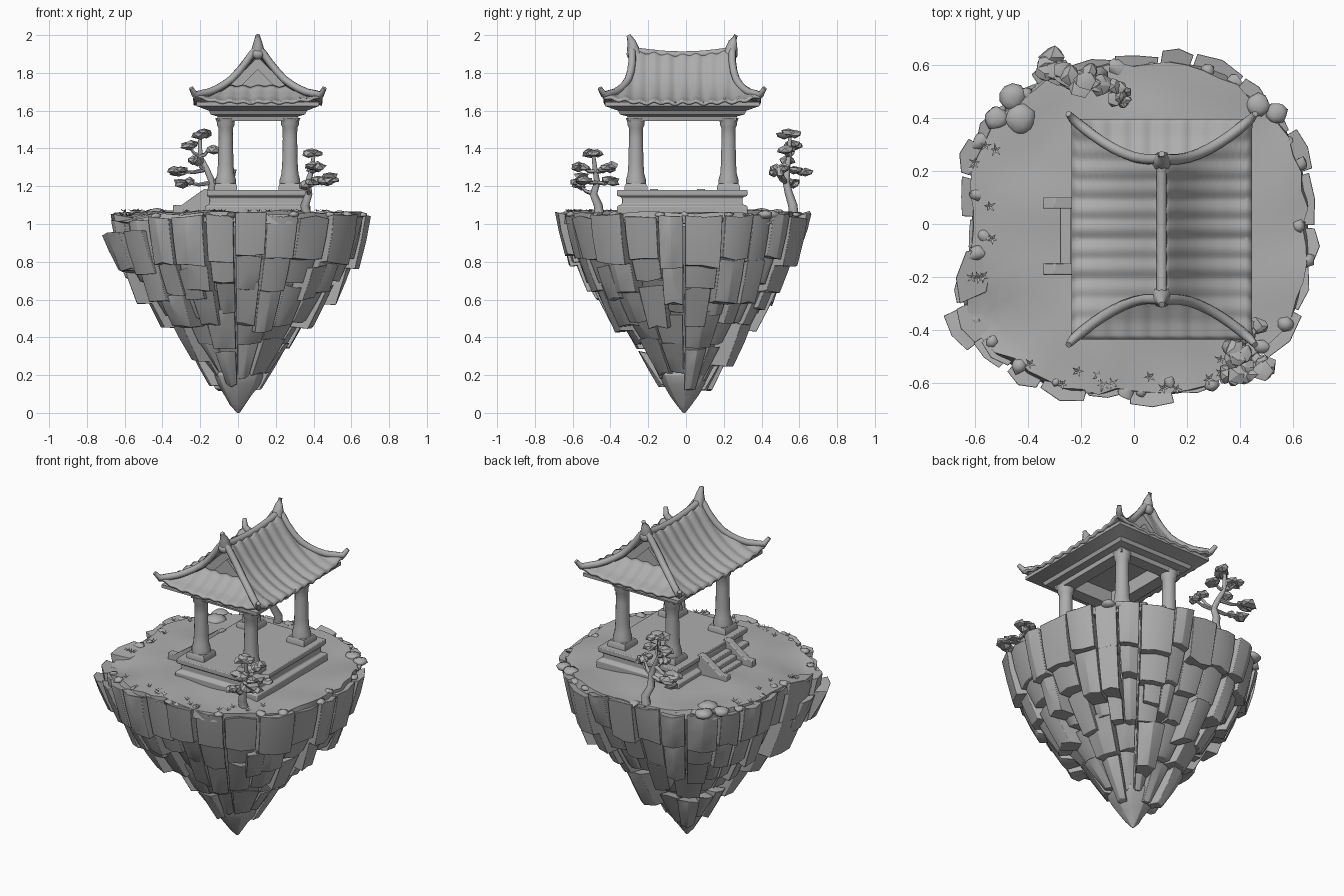
import bpy, bmesh, math, random
from mathutils import Vector, noise

if "Cube" in bpy.data.objects:
    bpy.data.objects.remove(bpy.data.objects["Cube"])

random.seed(11)
U = random.uniform
stone = bpy.data.materials.new("stone grey")
stone.diffuse_color = (0.42, 0.42, 0.42, 1)
stone.use_nodes = True
stone.node_tree.nodes["Principled BSDF"].inputs["Base Color"].default_value = stone.diffuse_color
CX, CY = 0.105, -0.02          # pavilion centre


def finish(name, bm, angle=40, bevel=0):
    bmesh.ops.recalc_face_normals(bm, faces=bm.faces[:])
    me = bpy.data.meshes.new(name)
    bm.to_mesh(me)
    bm.free()
    ob = bpy.data.objects.new(name, me)
    bpy.context.collection.objects.link(ob)
    me.materials.append(stone)
    if bevel:
        m = ob.modifiers.new("bevel", 'BEVEL')
        m.width, m.segments = bevel, 2
    bpy.ops.object.select_all(action='DESELECT')
    bpy.context.view_layer.objects.active = ob
    ob.select_set(True)
    bpy.ops.object.shade_smooth_by_angle(angle=math.radians(angle))
    return ob


def loft(bm, rings, cap=True):
    rows = [[bm.verts.new(p) for p in r] for r in rings]
    n = len(rows[0])
    for a, b in zip(rows, rows[1:]):
        for i in range(n):
            bm.faces.new((a[i], a[(i + 1) % n], b[(i + 1) % n], b[i]))
    if cap:
        bm.faces.new(rows[0])
        bm.faces.new(rows[-1])


def rect(hx, hy, z, x=CX, y=CY):
    return [(x - hx, y - hy, z), (x + hx, y - hy, z), (x + hx, y + hy, z), (x - hx, y + hy, z)]


def circle(r, z, x, y, n=14):
    return [(x + r * math.cos(i * math.tau / n), y + r * math.sin(i * math.tau / n), z) for i in range(n)]


def tube(bm, path, radii, n=8):
    path = [Vector(p) for p in path]
    rings = []
    for i, p in enumerate(path):
        t = (path[min(i + 1, len(path) - 1)] - path[max(i - 1, 0)]).normalized()
        s = t.cross(Vector((0.3, 0.2, 1)) if abs(t.z) < 0.9 else Vector((0, 1, 0))).normalized()
        u = s.cross(t)
        rings.append([p + radii[i] * (s * math.cos(k * math.tau / n) + u * math.sin(k * math.tau / n))
                      for k in range(n)])
    loft(bm, rings)


def lump(bm, c, size, rough=0.25, sub=2):
    vs = bmesh.ops.create_icosphere(bm, subdivisions=sub, radius=1)['verts']
    for v in vs:
        k = 1 + U(-rough, rough)
        v.co = Vector(c) + Vector((v.co.x * size[0] * k, v.co.y * size[1] * k, v.co.z * size[2] * k))


# --- floating island -------------------------------------------------------
OUT = [.69, .71, .70, .65, .69, .70, .64, .76, .71, .66, .70, .72]


def polar(a, f, z):
    t = (a / math.tau * 12) % 12
    i = int(t)
    w = t - i
    w = w * w * (3 - 2 * w)
    r = f * (OUT[i] * (1 - w) + OUT[(i + 1) % 12] * w)
    return Vector((r * math.cos(a), r * math.sin(a) - 0.01, z))


def dip(a):                    # the rim sinks at one corner
    return .05 * max(0, 1 - abs(a - 3.68) / .4)


bm = bmesh.new()   # inner core
loft(bm, [[polar(i * math.tau / 48, f, z) for i in range(48)] for f, z in
          ((.01, .02), (.12, .17), (.23, .3), (.38, .46), (.54, .62), (.75, .8), (.88, .99))])
finish("island_core", bm)

bm = bmesh.new()   # grassy top
rows = []
for f in (.02, .15, .3, .45, .6, .72, .82, .89, .94, .95):
    ring = []
    for i in range(60):
        a = i * math.tau / 60
        p = polar(a, f * (1 + (U(-.02, .02) if f > .8 else 0)), 0)
        p.z = 1.075 - .02 * f + .022 * noise.noise(p * 4) - (.05 if f == .95 else 0)
        p.z -= dip(a) * min(1, max(0, (f - .55) / .35))
        ring.append(p)
    rows.append(ring)
loft(bm, rows)
finish("island_ground", bm, 50)


def rock(bm, a0, a1, zt, zb, ft, fb, depth):
    top, bot = [], []
    for lst, f, z in ((top, ft, zt), (bot, fb, zb)):
        for a, g, dz in ((a0, f, 0), ((a0 + a1) / 2, f + .015, 0), (a1, f, 0),
                         (a1, f - depth, -.02), (a0, f - depth, -.02)):
            lst.append(polar(a, max(g + U(-.012, .012), .01), z + U(-.012, .012) + (dz if lst is top else 0)))
    mid = [(p + q) / 2 + (p + q).normalized() * U(.0, .02) for p, q in zip(top, bot)]
    loft(bm, [bot, mid, top])


# columns of hanging rock blocks: top z, bottom z, top and bottom radius, columns merged per block
TIERS = [(1.055, .82, .99, .91, 1), (.86, .66, .87, .75, 1), (.70, .50, .71, .55, 1),
         (.53, .34, .52, .36, 2), (.37, .19, .36, .195, 2)]
N = 26
w = [U(.75, 1.25) for _ in range(N)]
edges = [math.tau * sum(w[:i]) / sum(w) for i in range(N + 1)]
bm = bmesh.new()
for zt, zb, ft, fb, m in TIERS:
    for i in range(0, N, m):
        o = U(-.03, .035)
        dz = U(-.05, .035) if zt < 1 else U(-.02, .012) - dip(edges[i])
        g = .009 if m == 1 else .02
        rock(bm, edges[i] + g, edges[i + m] - g, zt + dz, zb + dz * 1.3 + U(-.03, .03), ft + o, fb + o, .16)
# low corner blocks and a few loose boulders
for a, w, zt, zb, f in ((3.68, .2, .95, .76, 1.03), (3.86, .18, .97, .74, .98), (3.48, .14, .92, .72, .96),
                        (3.98, .26, .63, .46, .72), (4.25, .2, .76, .6, .82), (4.95, .2, .65, .47, .61),
                        (5.5, .16, .78, .6, .84), (1.1, .2, .75, .55, .76)):
    rock(bm, a - w / 2, a + w / 2, zt, zb, f + .02, f - .1, .18)
finish("rock_blocks", bm, 60, .018)

bm = bmesh.new()   # pointed tip
loft(bm, [[polar(i * math.tau / 8, f + U(-.01, .01), z) for i in range(8)]
          for f, z in ((.012, 0), (.06, .04), (.11, .09), (.165, .15), (.195, .2), (.17, .25))])
finish("rock_tip", bm, 45, .006)

bm = bmesh.new()   # rim stones
for i in range(34):
    a = i * math.tau / 34 + U(-.06, .06)
    s = U(.015, .035)
    lump(bm, polar(a, U(.88, .96), 1.05 - dip(a)), (s, s, s * .5), .2, 1)
for x, y, s in ((-.43, .4, .06), (-.52, .4, .045), (-.46, .48, .05), (.47, .45, .045), (.54, .42, .04)):
    lump(bm, (x, y, 1.05), (s, s, s * .55), .12)
finish("rim_stones", bm, 60)

bm = bmesh.new()   # little star-shaped grass tufts
for i in range(22):
    a = U(2.6, 6.0)
    c = polar(a, U(.82, .95), 1.065 - dip(a))
    for k in range(5):
        a = k * math.tau / 5 + i
        d = Vector((math.cos(a), math.sin(a), .6)) * U(.018, .028)
        e = Vector((-math.sin(a), math.cos(a), 0)) * .007
        bm.faces.new([bm.verts.new(p) for p in (c - e, c + e, c + d)])
finish("grass_tufts", bm)

# --- plinth, steps and columns ----------------------------------------------
bm = bmesh.new()
loft(bm, [rect(.28, .345, 1.04), rect(.28, .345, 1.095), rect(.255, .32, 1.105), rect(.255, .32, 1.14),
          rect(.27, .345, 1.15), rect(.27, .345, 1.18)])
finish("plinth", bm, 30, .005)

bm = bmesh.new()
for y in (.08, -.17):          # sloping side walls
    prof = [(-.15, 1.04), (-.15, 1.185), (-.18, 1.185), (-.30, 1.10), (-.345, 1.10), (-.345, 1.04)]
    loft(bm, [[(x, y - .022, z) for x, z in prof], [(x, y + .022, z) for x, z in prof]])
for i in range(4):
    loft(bm, [rect(.02 + .018 * i, .11, z, -.15 - .018 * i, -.045) for z in (1.04, 1.16 - .025 * i)])
finish("steps", bm, 30, .004)

for sx in (-1, 1):
    for sy in (-1, 1):
        x, y = CX + sx * .17, CY + sy * .245
        bm = bmesh.new()
        loft(bm, [rect(.06, .06, 1.17, x, y), rect(.06, .06, 1.2, x, y), rect(.052, .052, 1.215, x, y)])
        loft(bm, [circle(r, z, x, y) for r, z in ((.054, 1.21), (.054, 1.235), (.045, 1.265), (.041, 1.32),
                  (.038, 1.45), (.039, 1.51), (.047, 1.525), (.047, 1.54), (.055, 1.56))])
        finish("column", bm, 40)

# --- roof --------------------------------------------------------------------
bm = bmesh.new()   # entablature with recessed ceiling and flared eaves
loft(bm, [rect(*r) for r in ((.135, .21, 1.63), (.135, .21, 1.545), (.21, .285, 1.545), (.215, .29, 1.57),
          (.25, .33, 1.58), (.26, .34, 1.60), (.325, .41, 1.625), (.325, .41, 1.645), (.2, .28, 1.66))])
finish("eave_frame", bm, 30)

PROF = [(0, 1.9), (.03, 1.87), (.08, 1.80), (.14, 1.735), (.2, 1.69), (.27, 1.655), (.34, 1.638)]


def slope_z(d):
    for (a, za), (b, zb) in zip(PROF, PROF[1:]):
        if d <= b:
            return za + (zb - za) * (d - a) / (b - a)
    return PROF[-1][1]


def half_len(d):               # half length of the tiled slope
    return .265 + .155 * max(0, (d - .06) / .28) ** 1.6


def lift(d, t):                # upturned corners and sagging ridge
    return .035 * abs(t) ** 4 * (d / .34) ** 2 + .022 * t * t * (1 - d / .34)


def sheet(name, fn, nu, nv):
    bm = bmesh.new()
    g = [[bm.verts.new(fn(i / nu, j / nv)) for j in range(nv + 1)] for i in range(nu + 1)]
    for i in range(nu):
        for j in range(nv):
            bm.faces.new((g[i][j], g[i + 1][j], g[i + 1][j + 1], g[i][j + 1]))
    ob = finish(name, bm, 50)
    m = ob.modifiers.new("thickness", 'SOLIDIFY')
    m.thickness, m.offset = .014, 0


def ripple(s):                 # rounded tile rows
    return .006 * math.cos(s * math.tau / .075) + .003 + .003 * math.sin(s * 37)


for s in (-1, 1):
    def tiles(u, v, s=s):
        d, t = u * .34, v * 2 - 1
        y = t * half_len(d)
        return (CX + s * d, CY + y, slope_z(d) + lift(d, t) + ripple(y))
    sheet("tiled_slope", tiles, 14, 80)

    def skirt(u, v, s=s):      # end skirt below the gable
        d = .16 + .18 * u
        t = v * 2 - 1
        y = .24 + .175 * u
        return (CX + t * d, CY + s * y, slope_z(d) + .004 + .035 * abs(t) ** 4 * u * u + ripple(t * d) * .7)
    sheet("end_skirt", skirt, 10, 60)

    bm = bmesh.new()           # gable wall with raised triangle
    for y, k in ((.225, 1), (.24, .62)):
        tri = [(CX - .17 * k, 1.715), (CX, 1.715 + .17 * k), (CX + .17 * k, 1.715)]
        loft(bm, [[(x, CY + s * (y - .02), z) for x, z in tri], [(x, CY + s * y, z) for x, z in tri]])
    finish("gable_wall", bm, 30)

    for sx in (-1, 1):         # curved hip ribs ending in upturned tips
        bm = bmesh.new()
        path = [(CX + sx * d, CY + s * half_len(d), slope_z(d) + lift(d, 1) + .012)
                for d in (0, .03, .06, .1, .14, .18, .22, .26, .3, .335)]
        path.append((CX + sx * .353, CY + s * .437, 1.72))
        tube(bm, path, [.02] * 9 + [.018, .012])
        finish("hip_rib", bm, 50)

    bm = bmesh.new()           # ridge finial
    tube(bm, [(CX, CY + s * y, z) for y, z in ((.245, 1.89), (.262, 1.93), (.268, 1.965), (.285, 2.0))],
         [.036, .032, .022, .012])
    lump(bm, (CX, CY + s * .27, 1.9), (.033, .025, .03), .05)
    finish("ridge_finial", bm, 50)

bm = bmesh.new()
tube(bm, [(CX, CY + t * .265, 1.895 + .025 * t * t) for t in [i / 6 - 1 for i in range(13)]], [.02] * 13)
finish("roof_ridge", bm, 50)


# --- twisted pines -----------------------------------------------------------
def pine(trunk, pads):
    bm = bmesh.new()
    n = len(trunk)
    tube(bm, trunk, [.028 - .018 * i / (n - 1) for i in range(n)], 7)
    for x, y, z, r, k in pads:
        a, b = Vector(trunk[k]), Vector((x, y, z))
        tube(bm, [a, (a + b) / 2 - Vector((0, 0, .012)), b], [.013, .01, .006], 6)
    finish("pine_trunk", bm, 60)
    bm = bmesh.new()
    for x, y, z, r, k in pads:
        for _ in range(4):
            q = r * U(.5, .75)
            lump(bm, (x + U(-.5, .5) * r, y + U(-.5, .5) * r, z + U(-.01, .014)), (q, q, .021), .3, 1)
    finish("pine_foliage", bm, 30)


pine([(-.13, .57, 1.04), (-.12, .565, 1.1), (-.145, .545, 1.16), (-.135, .53, 1.22), (-.165, .535, 1.29),
      (-.2, .545, 1.36), (-.2, .55, 1.46)],
     [(-.2, .55, 1.475, .07, 6), (-.26, .58, 1.41, .06, 5), (-.15, .52, 1.4, .055, 5), (-.31, .6, 1.28, .065, 4),
      (-.28, .56, 1.22, .06, 3), (-.06, .5, 1.29, .05, 3), (-.22, .53, 1.33, .05, 4), (-.03, .48, 1.27, .04, 3)])
pine([(.365, -.46, 1.04), (.355, -.465, 1.1), (.375, -.49, 1.16), (.37, -.47, 1.22), (.39, -.48, 1.28), (.4, -.49, 1.36)],
     [(.4, -.49, 1.37, .065, 5), (.47, -.55, 1.24, .06, 3), (.4, -.42, 1.3, .055, 4), (.41, -.55, 1.3, .06, 4),
      (.45, -.39, 1.23, .05, 3), (.37, -.57, 1.21, .04, 2)])
